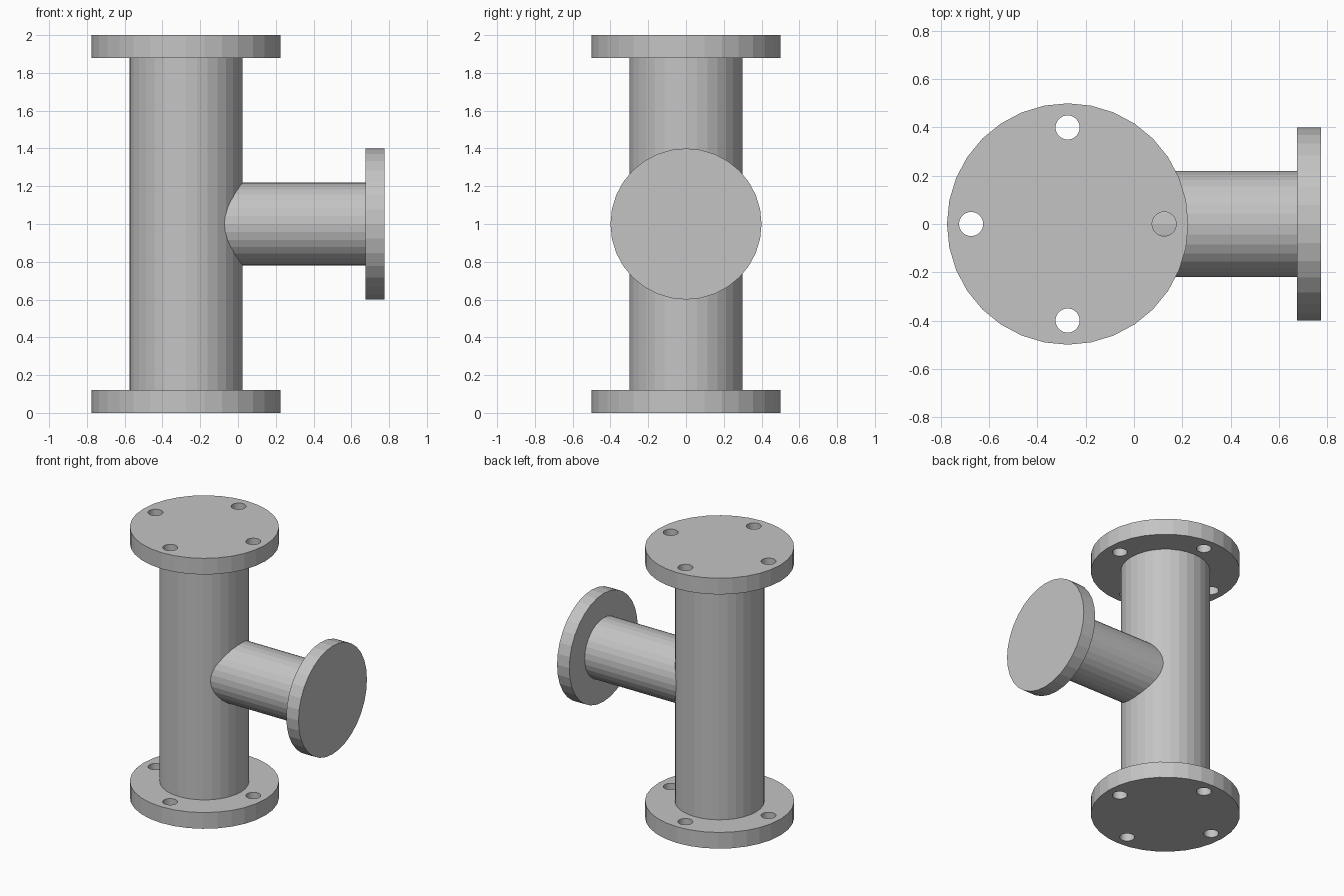
import bpy, bmesh
from math import pi, cos, sin
from mathutils import Matrix, Vector

cube = bpy.data.objects.get("Cube")
if cube:
    bpy.data.objects.remove(cube, do_unlink=True)

SIDES = 32
AXIS_X = -0.275      # centre line of the main pipe
BRANCH_Z = 1.0       # centre line of the side branch

steel = bpy.data.materials.new("grey steel")
steel.use_nodes = True
GREY = (0.55, 0.55, 0.55, 1)
steel.diffuse_color = GREY
steel.node_tree.nodes["Principled BSDF"].inputs["Base Color"].default_value = GREY


def add_cylinder(bm, radius, start, end):
    """Add a capped cylinder between two points."""
    start, end = Vector(start), Vector(end)
    along = end - start
    turn = Matrix.Rotation(pi / 2, 4, "Y") if along.x else Matrix.Identity(4)
    bmesh.ops.create_cone(bm, cap_ends=True, segments=SIDES, radius1=radius, radius2=radius,
                          depth=along.length,
                          matrix=Matrix.Translation((start + end) / 2) @ turn)


def make_part(name, cylinders):
    bm = bmesh.new()
    for radius, start, end in cylinders:
        add_cylinder(bm, radius, start, end)
    mesh = bpy.data.meshes.new(name)
    bm.to_mesh(mesh)
    bm.free()
    mesh.materials.append(steel)
    obj = bpy.data.objects.new(name, mesh)
    bpy.context.collection.objects.link(obj)
    return obj


def upright(name, radius, bottom, top):
    return make_part(name, [(radius, (AXIS_X, 0, bottom), (AXIS_X, 0, top))])


def sideways(name, radius, inner, outer):
    return make_part(name, [(radius, (inner, 0, BRANCH_Z), (outer, 0, BRANCH_Z))])


# Main pipe and its end flanges
upright("main_pipe", 0.3, 0.12, 1.88)
flanges = [upright("bottom_flange", 0.5, 0, 0.12),
           upright("top_flange", 0.5, 1.88, 2)]

# Side branch, starting inside the main pipe, with a blank flange
sideways("branch_pipe", 0.22, AXIS_X, 0.675)
sideways("branch_flange", 0.4, 0.675, 0.775)

# Four bolt holes through both end flanges
drills = []
for i in range(4):
    x, y = AXIS_X + 0.4 * cos(i * pi / 2), 0.4 * sin(i * pi / 2)
    drills.append((0.05, (x, y, -0.1), (x, y, 2.1)))
drill = make_part("bolt_hole_cutter", drills)
drill.hide_render = True
drill.display_type = "WIRE"

for flange in flanges:
    cut = flange.modifiers.new("bolt_holes", "BOOLEAN")
    cut.operation = "DIFFERENCE"
    cut.solver = "EXACT"
    cut.object = drill
    bpy.context.view_layer.objects.active = flange
    bpy.ops.object.modifier_apply(modifier=cut.name)

bpy.data.objects.remove(drill, do_unlink=True)
